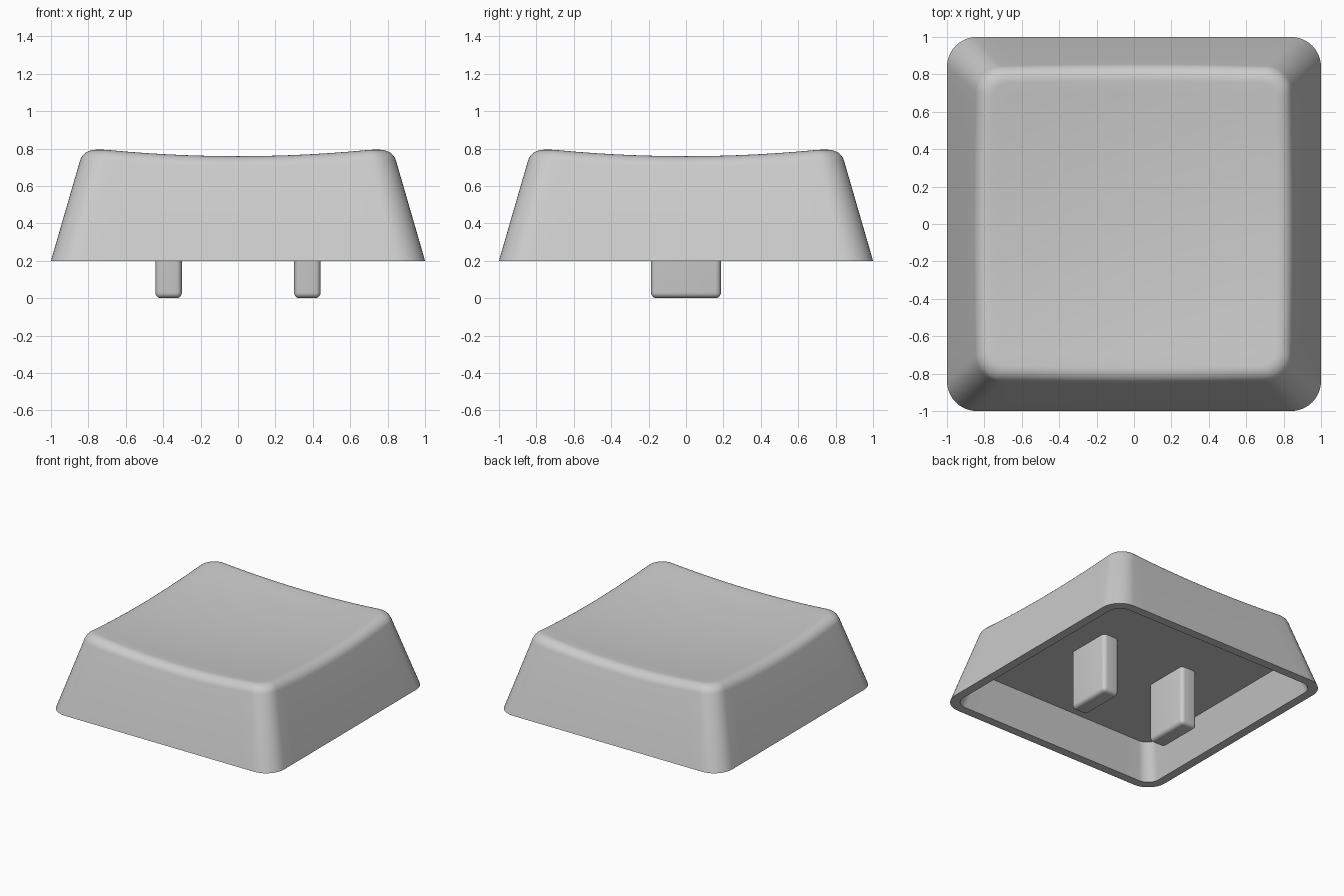
import bpy, bmesh, math
from mathutils import Vector

if "Cube" in bpy.data.objects:
    bpy.data.objects.remove(bpy.data.objects["Cube"])

BASE_Z, CEILING_Z, SLOPE = 0.2, 0.475, 0.29
SIDE, CORNER = 14, 10          # segments per straight side / per corner

grey = bpy.data.materials.new("light grey plastic")
grey.diffuse_color = (0.6, 0.6, 0.6, 1)
grey.use_nodes = True
grey.node_tree.nodes["Principled BSDF"].inputs["Base Color"].default_value = grey.diffuse_color


def dish(x, y):
    """Height of the scooped top surface."""
    return 0.717 + 0.071 * (x * x + y * y)


def outline_point(i, half, radius):
    """Point i of a rounded square; returns x, y."""
    q, j = divmod(i, SIDE + CORNER)
    c = half - radius
    if j < SIDE:
        x, y = half, -c + 2 * c * j / SIDE
    else:
        a = math.pi / 2 * (j - SIDE) / CORNER
        x, y = c + radius * math.cos(a), c + radius * math.sin(a)
    for _ in range(q):
        x, y = -y, x
    return x, y


COUNT = 4 * (SIDE + CORNER)


def wall_point(i, z):
    """Point on the sloping outer wall at height z."""
    inset = SLOPE * (z - BASE_Z)
    return Vector((*outline_point(i, 1 - inset, 0.16 - 0.15 * inset), z))


def dish_point(i, half, radius):
    x, y = outline_point(i, half, radius)
    return Vector((x, y, dish(x, y)))


def add_object(name, bm):
    bmesh.ops.recalc_face_normals(bm, faces=bm.faces)
    mesh = bpy.data.meshes.new(name)
    bm.to_mesh(mesh)
    bm.free()
    obj = bpy.data.objects.new(name, mesh)
    bpy.context.collection.objects.link(obj)
    mesh.materials.append(grey)
    bpy.ops.object.select_all(action='DESELECT')
    obj.select_set(True)
    bpy.context.view_layer.objects.active = obj
    bpy.ops.object.shade_smooth_by_angle(angle=math.radians(30))
    return obj


# Keycap shell: cavity, bottom rim, outer wall, rounded lip, scooped top
rings = []
taper = SLOPE * (CEILING_Z - BASE_Z)
rings.append([Vector((*outline_point(i, 0.93 - taper, 0.09), CEILING_Z)) for i in range(COUNT)])
rings.append([Vector((*outline_point(i, 0.93, 0.1), BASE_Z)) for i in range(COUNT)])
rings.append([wall_point(i, BASE_Z) for i in range(COUNT)])

# Lip: an arc from the wall to the dish around their meeting edge
STEPS, WEIGHT = 7, 0.78
lip = [[] for _ in range(STEPS + 1)]
for i in range(COUNT):
    z = 0.79
    for _ in range(6):
        edge = wall_point(i, z)
        z = dish(edge.x, edge.y)
    inset = SLOPE * (z - BASE_Z)
    low = wall_point(i, z - 0.063)
    top = dish_point(i, 1 - inset - 0.07, 0.16 - 0.15 * inset - 0.055)
    for k in range(STEPS + 1):
        t = k / STEPS
        a, b, c = (1 - t) ** 2, 2 * t * (1 - t) * WEIGHT, t * t
        lip[k].append((low * a + edge * b + top * c) / (a + b + c))
rings += lip

# Scooped top: rings shrinking towards the middle
for k in range(1, 12):
    s = 1 - k / 12
    rings.append([Vector((p.x * s, p.y * s, dish(p.x * s, p.y * s))) for p in lip[-1]])

bm = bmesh.new()
loops = [[bm.verts.new(p) for p in ring] for ring in rings]
for a, b in zip(loops, loops[1:]):
    for i in range(COUNT):
        j = (i + 1) % COUNT
        bm.faces.new((a[i], a[j], b[j], b[i]))
bm.faces.new(loops[0])
centre = bm.verts.new((0, 0, dish(0, 0)))
for i in range(COUNT):
    bm.faces.new((loops[-1][i], loops[-1][(i + 1) % COUNT], centre))
add_object("keycap_shell", bm)

# Two mounting prongs hanging from the cavity ceiling
for side, name in ((-1, "left_prong"), (1, "right_prong")):
    bm = bmesh.new()
    bmesh.ops.create_cube(bm, size=1)
    for v in bm.verts:
        v.co = Vector((side * 0.371 + v.co.x * 0.142, v.co.y * 0.374,
                       (v.co.z + 0.5) * CEILING_Z))
    edges = [e for e in bm.edges if min(v.co.z for v in e.verts) < 0.01]
    bmesh.ops.bevel(bm, geom=edges, offset=0.03, segments=5, profile=0.5, affect='EDGES')
    add_object(name, bm)
